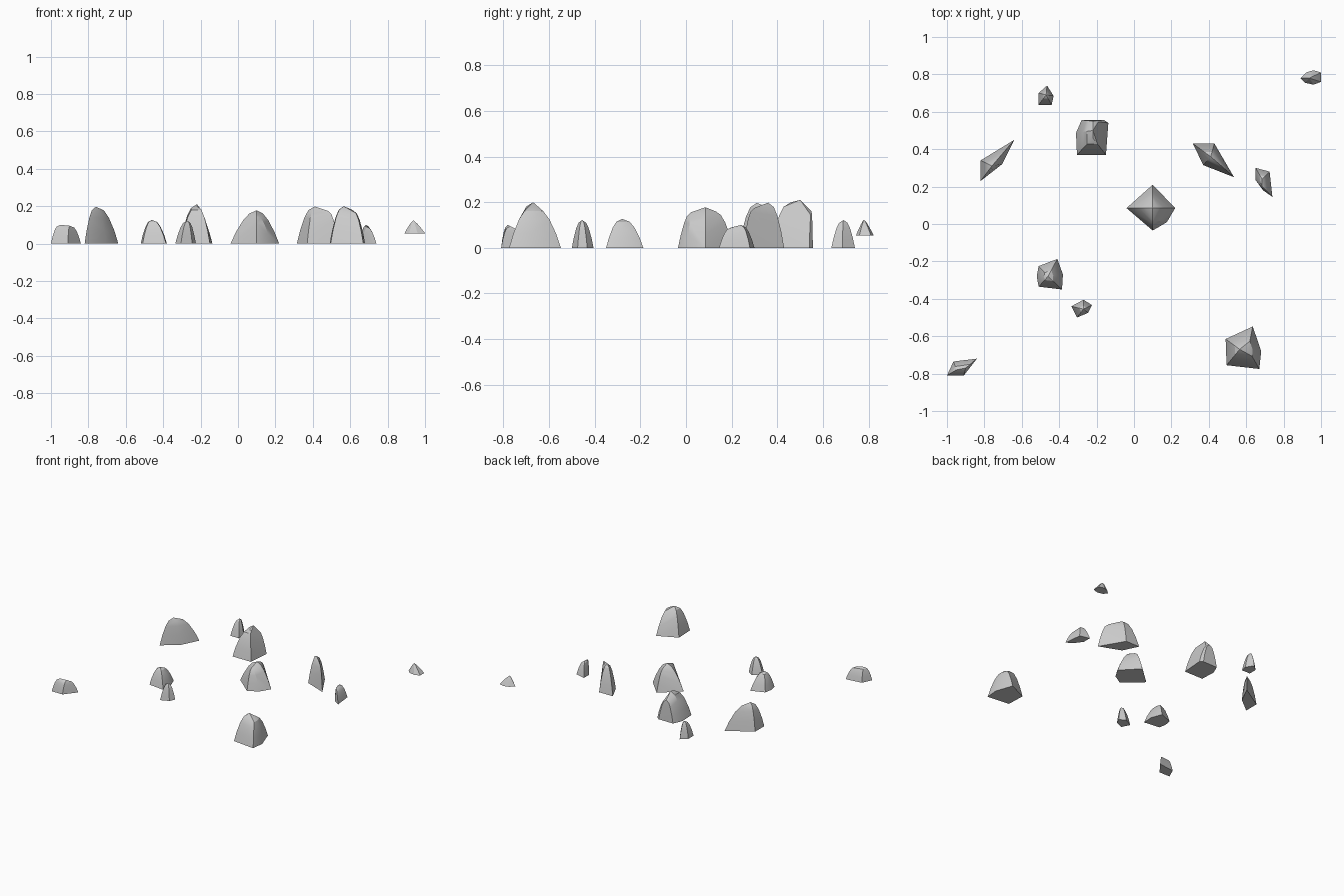
import bpy, bmesh
from mathutils import Vector

if "Cube" in bpy.data.objects:
    bpy.data.objects.remove(bpy.data.objects["Cube"])


def rock(name, base, ridge, p=0.45, z0=0.0):
    """Faceted boulder: footprint rings closing in on the nearest crest point."""
    bm = bmesh.new()
    for x, y in base:
        foot = Vector((x, y))
        tip = min(ridge, key=lambda r: (Vector(r[:2]) - foot).length)
        for t in (0, 0.35, 0.7, 0.9):
            xy = Vector(tip[:2]).lerp(foot, (1 - t) ** p)
            bm.verts.new((xy.x, xy.y, z0 + (tip[2] - z0) * t))
    for r in ridge:
        bm.verts.new(r)
    res = bmesh.ops.convex_hull(bm, input=bm.verts[:])
    inner = [v for v in res["geom_interior"] if isinstance(v, bmesh.types.BMVert)]
    bmesh.ops.delete(bm, geom=inner, context='VERTS')
    bmesh.ops.dissolve_limit(bm, angle_limit=0.02, verts=bm.verts[:], edges=bm.edges[:])
    bmesh.ops.recalc_face_normals(bm, faces=bm.faces[:])
    me = bpy.data.meshes.new(name)
    bm.to_mesh(me)
    bm.free()
    ob = bpy.data.objects.new(name, me)
    bpy.context.collection.objects.link(ob)
    bpy.ops.object.select_all(action='DESELECT')
    ob.select_set(True)
    bpy.context.view_layer.objects.active = ob
    bpy.ops.object.shade_smooth_by_angle(angle=0.5)


# large boulders
rock("boulder_centre", [(-.04, .085), (.10, .21), (.22, .085), (.176, .01), (.10, -.035)],
     [(.10, .02, .155), (.10, .085, .178), (.10, .13, .16)], 0.55)
rock("boulder_back", [(-.28, .556), (-.16, .556), (-.137, .54), (-.15, .37), (-.305, .37), (-.31, .487)],
     [(-.22, .46, .2), (-.22, .50, .21), (-.22, .55, .16)], 0.45)
rock("boulder_left", [(-.82, .34), (-.64, .45), (-.705, .32), (-.82, .23)],
     [(-.76, .31, .197)], 0.45)
rock("boulder_right", [(.315, .43), (.43, .43), (.535, .25), (.37, .315)],
     [(.41, .36, .198), (.48, .30, .175)], 0.45)
rock("boulder_front", [(.49, -.615), (.635, -.548), (.68, -.68), (.67, -.775), (.495, -.755)],
     [(.565, -.67, .2), (.61, -.67, .18)], 0.45)

# small stones
rock("stone_back", [(-.51, .70), (-.465, .74), (-.43, .685), (-.44, .637), (-.51, .637)],
     [(-.47, .69, .122)])
rock("stone_right", [(.65, .30), (.725, .28), (.74, .145), (.69, .18), (.65, .235)],
     [(.685, .2, .09), (.685, .24, .1)])
rock("stone_middle", [(-.51, -.225), (-.41, -.187), (-.38, -.27), (-.385, -.35), (-.51, -.335), (-.52, -.28)],
     [(-.46, -.28, .127)])
rock("stone_tiny", [(-.335, -.44), (-.27, -.405), (-.225, -.433), (-.245, -.475), (-.305, -.5)],
     [(-.27, -.455, .122)])
rock("stone_front_left", [(-1, -.81), (-.965, -.735), (-.84, -.72), (-.91, -.81)],
     [(-.95, -.78, .1), (-.9, -.77, .095)], 0.4)

# chip sitting above the ground
rock("stone_raised", [(.89, .78), (.92, .81), (.96, .822), (1, .81), (1, .76), (.96, .745), (.915, .755)],
     [(.937, .78, .124)], 0.8, 0.055)
